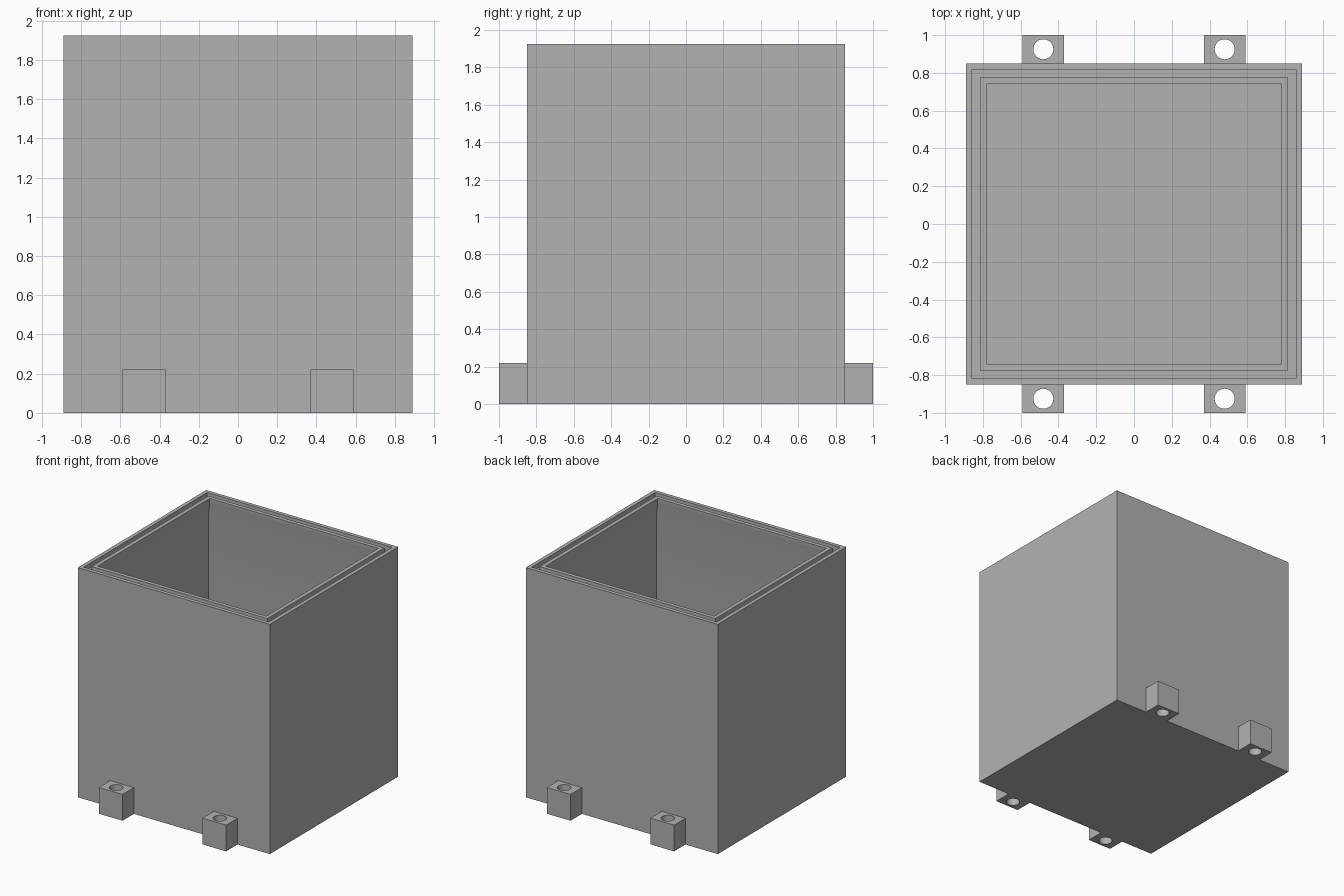
import bpy, bmesh

cube = bpy.data.objects.get("Cube")
if cube:
    bpy.data.objects.remove(cube, do_unlink=True)

# Single grey plastic
grey = bpy.data.materials.new("grey plastic")
grey.use_nodes = True
colour = (0.448, 0.448, 0.448, 1)
grey.diffuse_color = colour
grey.node_tree.nodes["Principled BSDF"].inputs["Base Color"].default_value = colour

HX, HY, TOP = 0.89, 0.85, 1.925


def add_object(name, bm):
    bmesh.ops.recalc_face_normals(bm, faces=bm.faces)
    mesh = bpy.data.meshes.new(name)
    bm.to_mesh(mesh)
    bm.free()
    mesh.materials.append(grey)
    obj = bpy.data.objects.new(name, mesh)
    bpy.context.collection.objects.link(obj)
    return obj


def smooth(obj):
    bpy.ops.object.select_all(action="DESELECT")
    obj.select_set(True)
    bpy.context.view_layer.objects.active = obj
    bpy.ops.object.shade_smooth_by_angle(angle=0.52)


# Box wall profile as (inset from outside, height): outside, grooved rim, flared lip, floor
profile = [(0, 0), (0, TOP), (0.032, TOP), (0.032, TOP - 0.04),
           (0.075, TOP - 0.04), (0.075, TOP), (0.108, TOP),
           (0.108, TOP - 0.03), (0.07, TOP - 0.17), (0.07, 0.07)]
bm = bmesh.new()
rings = []
for inset, z in profile:
    x, y = HX - inset, HY - inset
    rings.append([bm.verts.new((sx * x, sy * y, z))
                  for sx, sy in ((-1, -1), (1, -1), (1, 1), (-1, 1))])
for a, b in zip(rings, rings[1:]):
    for i in range(4):
        j = (i + 1) % 4
        bm.faces.new((a[i], a[j], b[j], b[i]))
bm.faces.new(rings[0][::-1])
bm.faces.new(rings[-1])
smooth(add_object("box_body", bm))


# Mounting lugs with vertical screw holes
def mounting_lug(name, cx, side):
    bm = bmesh.new()
    bmesh.ops.create_cube(bm, size=1)
    bmesh.ops.scale(bm, vec=(0.22, 0.15, 0.22), verts=bm.verts)
    bmesh.ops.translate(bm, vec=(cx, side * 0.925, 0.11), verts=bm.verts)
    lug = add_object(name, bm)

    bm = bmesh.new()
    bmesh.ops.create_cone(bm, cap_ends=True, segments=48, radius1=0.053,
                          radius2=0.053, depth=0.5)
    bmesh.ops.translate(bm, vec=(cx, side * 0.925, 0.11), verts=bm.verts)
    cutter = add_object(name + "_hole_cutter", bm)

    cut = lug.modifiers.new("screw hole", "BOOLEAN")
    cut.operation = "DIFFERENCE"
    cut.solver = "EXACT"
    cut.object = cutter
    bpy.ops.object.select_all(action="DESELECT")
    lug.select_set(True)
    bpy.context.view_layer.objects.active = lug
    bpy.ops.object.modifier_apply(modifier=cut.name)
    bpy.data.objects.remove(cutter, do_unlink=True)
    smooth(lug)


for side, end in ((-1, "front"), (1, "back")):
    for sx, hand in ((-1, "right"), (1, "left")):
        mounting_lug(f"{end}_{hand}_mounting_lug", sx * 0.48, side)
